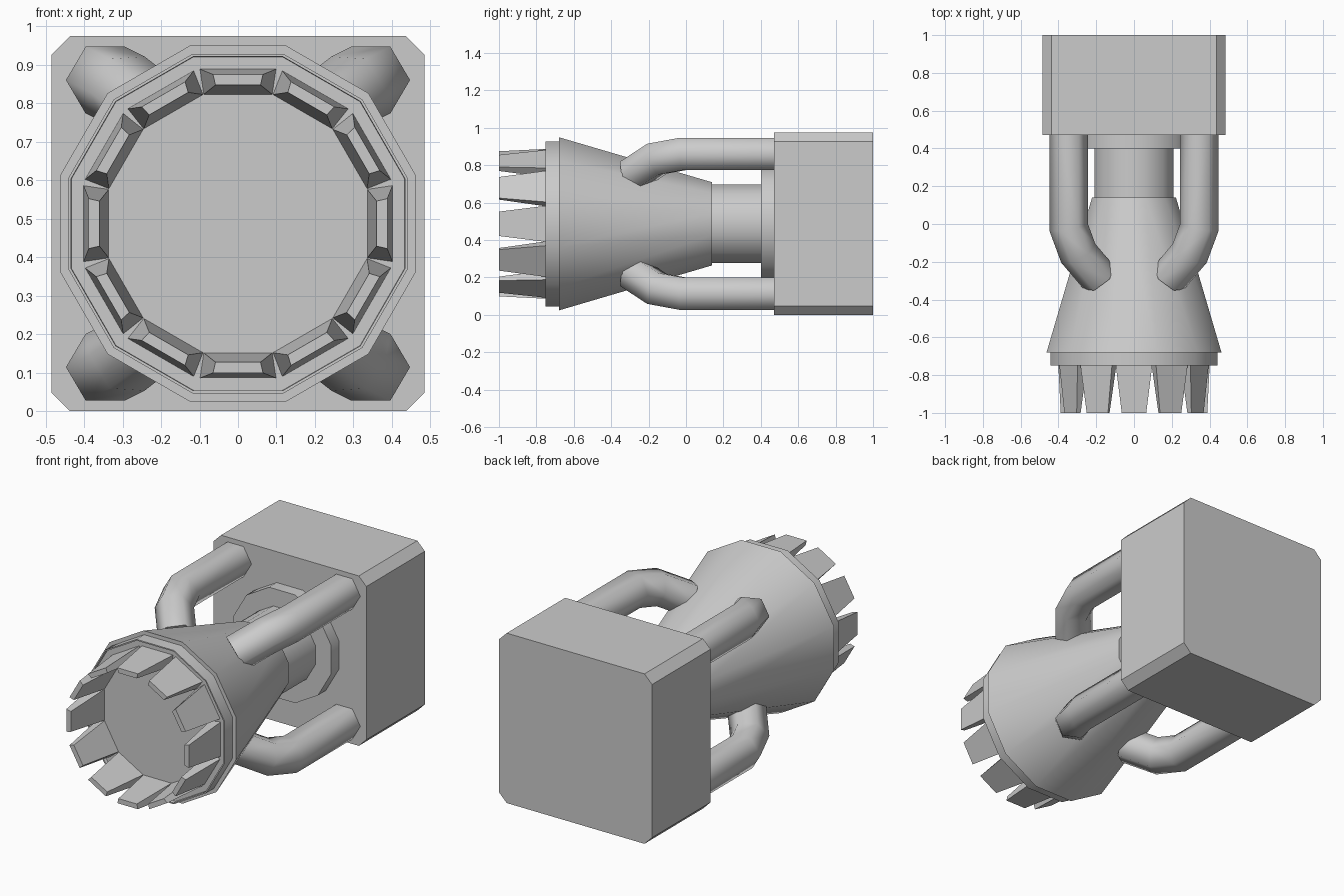
import bpy
import bmesh
import math
from mathutils import Vector, Matrix

if "Cube" in bpy.data.objects:
    bpy.data.objects.remove(bpy.data.objects["Cube"], do_unlink=True)

CZ = 0.487                      # height of the central axis
SIDES = 12
FLAT = math.cos(math.pi / SIDES)  # flat distance / corner radius

grey = bpy.data.materials.new("plain_grey")
grey.use_nodes = True
grey.diffuse_color = (0.6, 0.6, 0.6, 1)
grey.node_tree.nodes["Principled BSDF"].inputs["Base Color"].default_value = (0.6, 0.6, 0.6, 1)


def finish(name, bm, smooth=False):
    bmesh.ops.recalc_face_normals(bm, faces=bm.faces)
    mesh = bpy.data.meshes.new(name)
    bm.to_mesh(mesh)
    bm.free()
    mesh.materials.append(grey)
    obj = bpy.data.objects.new(name, mesh)
    bpy.context.collection.objects.link(obj)
    if smooth:
        bpy.ops.object.select_all(action='DESELECT')
        obj.select_set(True)
        bpy.context.view_layer.objects.active = obj
        bpy.ops.object.shade_smooth_by_angle(angle=math.radians(40))
    return obj


def loft(bm, rings):
    """Skin a list of point rings and cap both ends."""
    loops = [[bm.verts.new(p) for p in ring] for ring in rings]
    for a, b in zip(loops, loops[1:]):
        n = len(a)
        for i in range(n):
            bm.faces.new((a[i], a[(i + 1) % n], b[(i + 1) % n], b[i]))
    bm.faces.new(loops[0])
    bm.faces.new(loops[-1])


def turned(name, profile):
    """Twelve-sided solid along y; profile holds (y, flat distance)."""
    bm = bmesh.new()
    angles = [(i + 0.5) * math.tau / SIDES for i in range(SIDES)]
    loft(bm, [[(r / FLAT * math.cos(a), y, CZ + r / FLAT * math.sin(a)) for a in angles]
              for y, r in profile])
    return finish(name, bm, smooth=True)


# Rear housing with four chamfered long edges
bm = bmesh.new()
bmesh.ops.create_cube(bm, size=1, matrix=Matrix.Translation((0, 0.735, CZ))
                      @ Matrix.Diagonal((0.97, 0.53, 0.974, 1)))
long_edges = [e for e in bm.edges if abs(e.verts[0].co.y - e.verts[1].co.y) > 0.1]
bmesh.ops.bevel(bm, geom=long_edges, offset=0.048, segments=1, affect='EDGES')
finish("rear_housing", bm)

# Parts turned around the main axis
turned("neck_flange", [(0.40, 0.31), (0.48, 0.31)])
turned("neck", [(0.12, 0.21), (0.42, 0.21)])
turned("cone_body", [(-0.68, 0.463), (0.14, 0.222)])
turned("front_collar", [(-0.73, 0.433), (-0.75, 0.434), (-0.75, 0.441), (-0.67, 0.441)])

# Ring of tapered teeth, one on each flat
bm = bmesh.new()
for i in range(SIDES):
    turn = Matrix.Translation((0, 0, CZ)) @ Matrix.Rotation(i * math.tau / SIDES, 4, 'Y')
    rings = []
    for y, inner, outer, half in ((-0.72, 0.335, 0.402, 0.10), (-1.0, 0.36, 0.388, 0.065)):
        ring = [(-half, y, outer), (half, y, outer),
                (half * 0.9, y, inner), (-half * 0.9, y, inner)]
        rings.append([turn @ Vector(p) for p in ring])
    loft(bm, rings)
finish("front_teeth", bm)

# Four hexagonal pipes, mitred at each bend and mirrored in x and z
PATH = [Vector((0.345, 0.48, 0.373)), Vector((0.345, -0.02, 0.373)),
        Vector((0.295, -0.155, 0.348)), Vector((0.185, -0.285, 0.263))]
ring = [PATH[0] + Vector((0.102 * math.cos(a), 0, 0.1 * math.sin(a)))
        for a in (k * math.tau / 6 for k in range(6))]
pipe_rings = [ring]
for k in range(1, len(PATH)):
    along = (PATH[k] - PATH[k - 1]).normalized()
    onward = (PATH[k + 1] - PATH[k]).normalized() if k + 1 < len(PATH) else along
    plane = along + onward
    ring = [p + along * ((PATH[k] - p).dot(plane) / along.dot(plane)) for p in ring]
    pipe_rings.append(ring)

for side, sx in (("left", 1), ("right", -1)):
    for level, sz in (("upper", 1), ("lower", -1)):
        bm = bmesh.new()
        loft(bm, [[(p.x * sx, p.y, CZ + p.z * sz) for p in r] for r in pipe_rings])
        finish(f"{level}_{side}_pipe", bm, smooth=True)
        bpy.context.object.data.set_sharp_from_angle(angle=math.radians(62))
